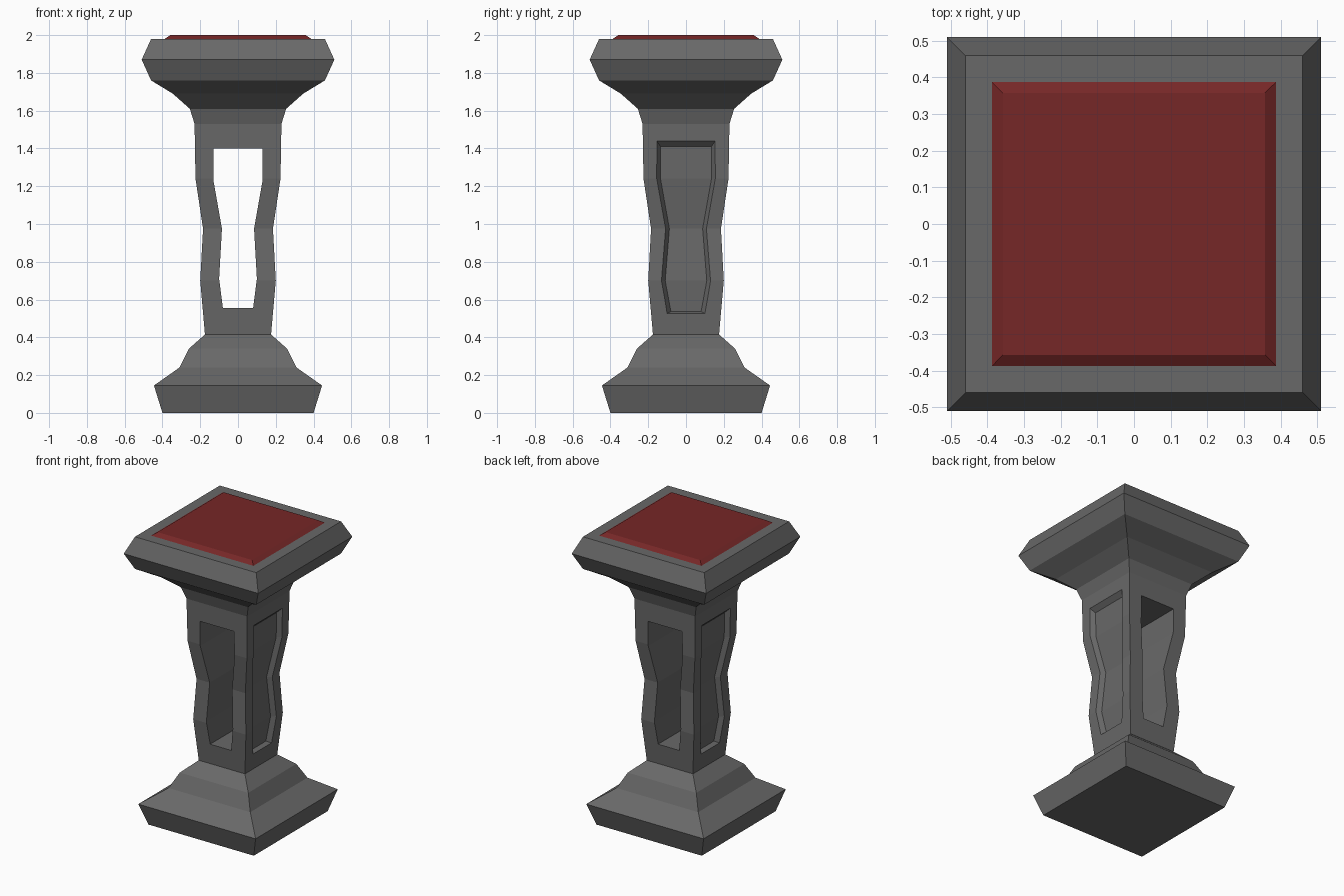
import bpy, bmesh

if "Cube" in bpy.data.objects:
    bpy.data.objects.remove(bpy.data.objects["Cube"])


def material(name, rgb):
    m = bpy.data.materials.new(name)
    m.diffuse_color = (*rgb, 1)
    m.use_nodes = True
    m.node_tree.nodes["Principled BSDF"].inputs["Base Color"].default_value = m.diffuse_color
    return m


stone = material("dark grey stone", (0.14, 0.14, 0.14))
red = material("dark red", (0.18, 0.02, 0.02))


def loft(name, rings, mat):
    """Skin a closed solid through rings of equal point count."""
    bm = bmesh.new()
    rows = [[bm.verts.new(p) for p in ring] for ring in rings]
    n = len(rows[0])
    for a, b in zip(rows, rows[1:]):
        for i in range(n):
            j = (i + 1) % n
            bm.faces.new((a[i], a[j], b[j], b[i]))
    bm.faces.new(rows[0][::-1])
    bm.faces.new(rows[-1])
    bmesh.ops.recalc_face_normals(bm, faces=bm.faces)
    me = bpy.data.meshes.new(name)
    bm.to_mesh(me)
    bm.free()
    me.materials.append(mat)
    ob = bpy.data.objects.new(name, me)
    bpy.context.collection.objects.link(ob)
    return ob


def square(r, z):
    return [(-r, -r, z), (r, -r, z), (r, r, z), (-r, r, z)]


def carve(ob, cutter):
    cutter.hide_render = True
    mod = ob.modifiers.new("carve", 'BOOLEAN')
    mod.operation = 'DIFFERENCE'
    mod.solver = 'EXACT'
    mod.object = cutter
    bpy.context.view_layer.objects.active = ob
    bpy.ops.object.modifier_apply(modifier=mod.name)
    bpy.data.objects.remove(cutter)


# Pedestal: base, waisted shaft and flared capital (half width, height)
profile = [(.40, 0), (.445, .145), (.31, .24), (.26, .34), (.175, .415),
           (.20, .70), (.185, .975), (.225, 1.24), (.23, 1.53), (.255, 1.61),
           (.345, 1.69), (.46, 1.76), (.51, 1.87), (.46, 1.98)]
pedestal = loft("pedestal", [square(r, z) for r, z in profile], stone)

# Window running front to back through the shaft
window = [(.08, .555), (.10, .71), (.085, .975), (.13, 1.23), (.13, 1.40)]
carve(pedestal, loft("window_cutter",
      [[(-w, -1, z), (w, -1, z), (w, 1, z), (-w, 1, z)] for w, z in window],
      stone))

# Sunken panels on both sides: face position, half width, height, end slope
panel = [(.185, .10, .525, .012), (.20, .13, .70, 0), (.185, .108, .975, 0),
         (.225, .155, 1.24, 0), (.229, .155, 1.44, -.03)]
depth, slope = .03, .02
for side, s in (("left", -1), ("right", 1)):
    rings = []
    for x, w, z, dz in panel:
        xi, xo = s * (x - depth), s * (x + depth)
        wi, wo = w - slope, w + slope
        rings.append([(xi, -wi, z + dz), (xo, -wo, z - dz),
                      (xo, wo, z - dz), (xi, wi, z + dz)])
    carve(pedestal, loft(side + "_panel_cutter", rings, stone))

# Red pad on top
loft("top_pad", [square(.388, 1.98), square(.358, 2.0)], red)
